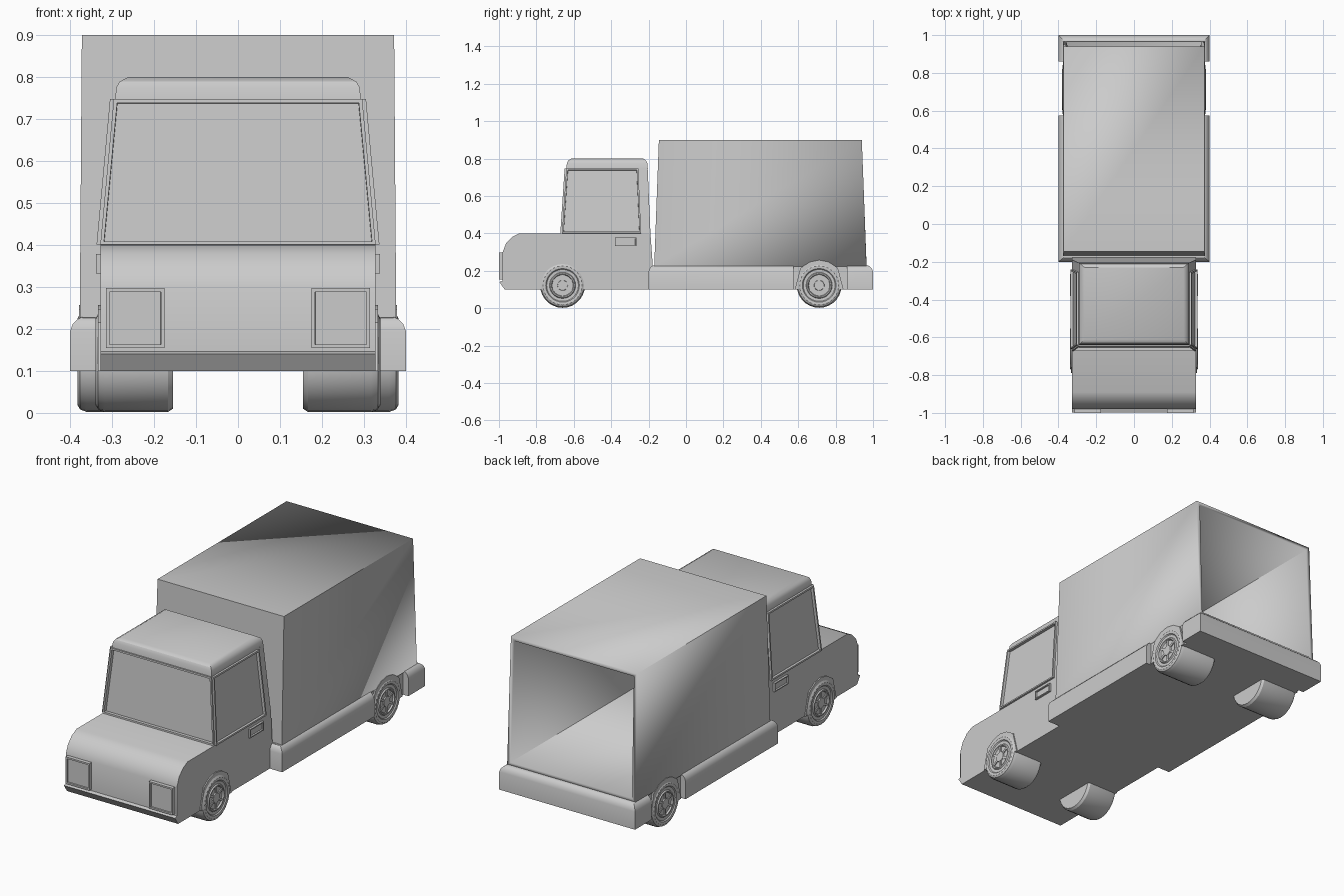
import bpy, bmesh, math
from mathutils import Vector

if "Cube" in bpy.data.objects:
    bpy.data.objects.remove(bpy.data.objects["Cube"])


def finish(name, bm, panels=(), open_dir=None):
    """Turn a bmesh into an object; panels = (direction, raise, frame width, recess)."""
    bmesh.ops.remove_doubles(bm, verts=bm.verts, dist=1e-5)
    bmesh.ops.recalc_face_normals(bm, faces=bm.faces)
    bm.normal_update()

    def facing(d):
        return max(bm.faces, key=lambda f: f.normal.dot(Vector(d)))
    picked = [(facing(d), out, w, rec) for d, out, w, rec in panels]
    for f, out, w, rec in picked:
        if out:
            n = f.normal.copy()
            f = bmesh.ops.extrude_discrete_faces(bm, faces=[f])['faces'][0]
            bmesh.ops.translate(bm, verts=f.verts, vec=n * out)
            bm.normal_update()
        bmesh.ops.inset_individual(bm, faces=[f], thickness=w, depth=0)
        bm.normal_update()
        bmesh.ops.inset_individual(bm, faces=[f], thickness=0.001, depth=-rec)
    if open_dir:
        bmesh.ops.delete(bm, geom=[facing(open_dir)], context='FACES')
    me = bpy.data.meshes.new(name)
    bm.to_mesh(me)
    bm.free()
    me.polygons.foreach_set('use_smooth', [True] * len(me.polygons))
    me.set_sharp_from_angle(angle=math.radians(32))
    ob = bpy.data.objects.new(name, me)
    bpy.context.collection.objects.link(ob)
    return ob


def skin(bm, rings, caps=True):
    rows = [[bm.verts.new(p) for p in r] for r in rings]
    n = len(rows[0])
    for a, b in zip(rows, rows[1:]):
        for i in range(n):
            j = (i + 1) % n
            bm.faces.new((a[i], a[j], b[j], b[i]))
    if caps:
        bm.faces.new(rows[0])
        bm.faces.new(rows[-1])


def loft(name, rects, panels=(), open_dir=None):
    """Stack of rectangles (x0, x1, y0, y1, z)."""
    bm = bmesh.new()
    skin(bm, [[(a, c, z), (b, c, z), (b, d, z), (a, d, z)] for a, b, c, d, z in rects])
    return finish(name, bm, panels, open_dir)


def prism(name, pts, x0, x1):
    """Side profile (y, z) extruded across x."""
    bm = bmesh.new()
    skin(bm, [[(x, y, z) for y, z in pts] for x in (x0, x1)])
    return finish(name, bm)


# Cab lower body with rounded bonnet and bumper lip
prism('cab_body', [(-.18, .1), (-.97, .1), (-.997, .14), (-.98, .146), (-.98, .3), (-.963, .345),
                   (-.93, .38), (-.89, .4), (-.19, .4), (-.178, .23)], -.327, .327)

# Cab upper: glazed front section, rear pillars, roof
loft('cab_windows', [(-.328, .328, -.663, -.24, .4), (-.296, .296, -.64, -.255, .747)],
     [((0, -1, 0), .009, .012, .018), ((1, 0, 0), .009, .012, .014), ((-1, 0, 0), .009, .012, .014)])
loft('cab_rear_pillars', [(-.327, .327, -.24, -.19, .4), (-.293, .293, -.255, -.205, .75)])
loft('cab_roof', [(-.293, .293, -.64, -.204, .745), (-.29, .29, -.637, -.207, .775),
                  (-.282, .282, -.63, -.213, .789), (-.262, .262, -.612, -.23, .8)])

# Cargo bed: core, then skirts ahead of and behind the rear wheels
loft('bed_core', [(-.37, .37, -.18, .97, .1), (-.37, .37, -.18, .97, .228)])
curve = [(0, .1), (0, .195), (.006, .211), (.016, .222), (.028, .228)]
loft('bed_front_skirt', [(-.4 + i, .4 - i, -.2 + i * .8, .575, z) for i, z in curve])
loft('bed_rear_skirt', [(-.4 + i, .4 - i, .86, 1 - i, z) for i, z in curve])

# Hollow cargo box, open at the back
box = loft('cargo_box', [(-.377, .377, -.17, .965, .222), (-.372, .372, -.145, .94, .9)],
           open_dir=(0, 1, 0))
mod = box.modifiers.new('walls', 'SOLIDIFY')
mod.thickness, mod.offset, mod.use_even_offset = .02, -1, True


def wheel(name, s, y, outer, inner=.155, z=.122, n=28):
    prof = [(0, -.003), (.026, -.003), (.028, -.009), (.056, -.009), (.06, -.001), (.066, -.001),
            (.07, -.007), (.085, -.006), (.09, -.001), (.104, 0), (.114, -.006), (.12, -.022)]
    prof = [(r, outer + o) for r, o in prof] + [(.12, inner + .012), (.112, inner), (0, inner)]
    bm = bmesh.new()
    skin(bm, [[(s * x, y + r * math.cos(2 * math.pi * i / n), z + r * math.sin(2 * math.pi * i / n))
               for i in range(n)] for r, x in prof], caps=False)
    bmesh.ops.dissolve_degenerate(bm, edges=bm.edges, dist=1e-6)
    finish(name, bm)
    # Rim spokes
    for k in range(6):
        a = math.pi * (k / 3 + 1 / 6)
        u, v = Vector((math.cos(a), math.sin(a))), Vector((-math.sin(a), math.cos(a)))
        pts = [Vector((y, z)) + u * r + v * t for r, t in
               ((.024, -.006), (.06, -.006), (.06, .006), (.024, .006))]
        prism(name + '_spoke', pts, s * (outer - .012), s * (outer - .004))


def arch(name, s, y, x0, x1):
    outer = [(.13, .1), (.1, .215), (.05, .247), (0, .257), (-.05, .247), (-.1, .215), (-.13, .1)]
    inner = [(-.105, .1)] + [(-.105 * math.cos(math.pi * i / 8), .122 + .105 * math.sin(math.pi * i / 8))
                             for i in range(9)] + [(.105, .1)]
    prism(name, [(y + a, b) for a, b in outer + inner], s * x0, s * x1)


# Wheels, arches, headlights and door handles on both sides
for s, side in ((1, 'right'), (-1, 'left')):
    wheel('front_wheel_' + side, s, -.66, .339)
    wheel('rear_wheel_' + side, s, .712, .382)
    arch('front_arch_' + side, s, -.66, .31, .333)
    arch('rear_arch_' + side, s, .712, .36, .379)
    xs = sorted((s * .175, s * .315))
    loft('headlight_' + side, [(*xs, -1, -.95, .154), (*xs, -1, -.95, .297)],
         [((0, -1, 0), 0, .012, .008)])
    xs = sorted((s * .31, s * .338))
    loft('door_handle_' + side, [(*xs, -.38, -.265, .332), (*xs, -.38, -.265, .379)],
         [((s, 0, 0), 0, .008, .008)])
